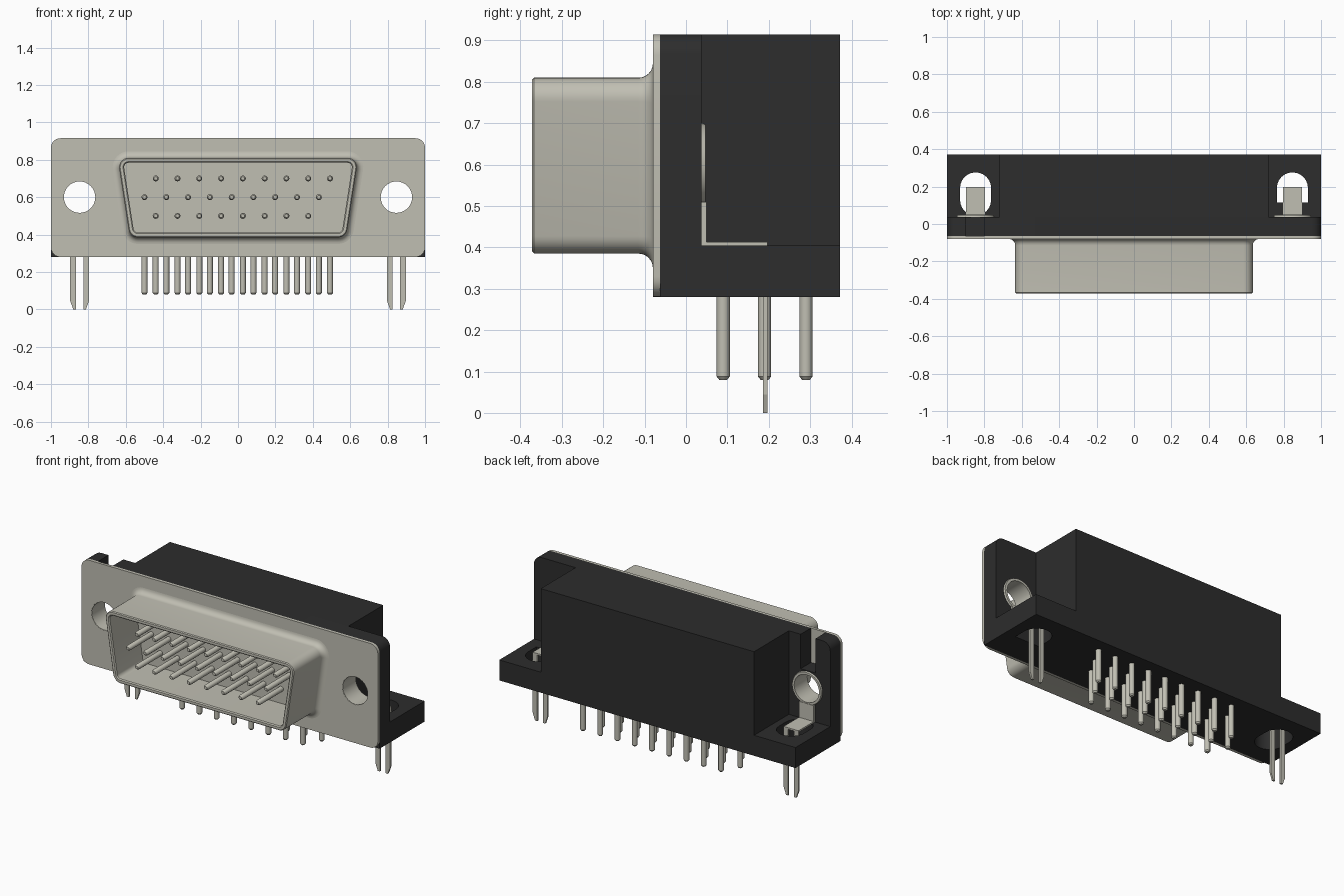
import bpy, bmesh, math
from mathutils import Vector

cube = bpy.data.objects.get("Cube")
if cube:
    bpy.data.objects.remove(cube, do_unlink=True)


def material(name, rgb):
    m = bpy.data.materials.new(name)
    m.use_nodes = True
    m.diffuse_color = (*rgb, 1)
    m.node_tree.nodes["Principled BSDF"].inputs["Base Color"].default_value = (*rgb, 1)
    return m


METAL = material("warm grey metal", (0.53, 0.52, 0.45))
BLACK = material("black plastic", (0.026, 0.026, 0.026))

# Map a 2D outline plus a depth to 3D, by the axis of depth
PLACE = {
    "y": lambda u, v, d: Vector((u, d, v)),
    "z": lambda u, v, d: Vector((u, v, d)),
}


def loft(name, rings, mat, axis="y", closed=False, smooth=False):
    """Skin a list of (outline, depth) rings; cap the ends or join them."""
    bm = bmesh.new()
    loops = [[bm.verts.new(PLACE[axis](u, v, d)) for u, v in pts] for pts, d in rings]
    pairs = list(zip(loops, loops[1:])) + ([(loops[-1], loops[0])] if closed else [])
    for a, b in pairs:
        n = len(a)
        for i in range(n):
            j = (i + 1) % n
            bm.faces.new((a[i], a[j], b[j], b[i]))
    if not closed:
        bm.faces.new(loops[0])
        bm.faces.new(loops[-1])
    bmesh.ops.recalc_face_normals(bm, faces=bm.faces)
    me = bpy.data.meshes.new(name)
    bm.to_mesh(me)
    bm.free()
    me.materials.append(mat)
    ob = bpy.data.objects.new(name, me)
    bpy.context.collection.objects.link(ob)
    if smooth:
        shade(ob)
    return ob


def shade(ob):
    bpy.ops.object.select_all(action="DESELECT")
    ob.select_set(True)
    bpy.context.view_layer.objects.active = ob
    bpy.ops.object.shade_smooth_by_angle(angle=math.radians(35))


def prism(name, pts, d0, d1, mat, axis="y"):
    return loft(name, [(pts, d0), (pts, d1)], mat, axis)


def rect(u0, u1, v0, v1):
    return [(u0, v0), (u1, v0), (u1, v1), (u0, v1)]


def box(name, x, y, z, mat):
    return prism(name, rect(*x, *y), z[0], z[1], mat, "z")


def arc(cu, cv, r, a0, a1, n):
    return [(cu + r * math.cos(a0 + (a1 - a0) * i / n),
             cv + r * math.sin(a0 + (a1 - a0) * i / n)) for i in range(n + 1)]


def circle(cu, cv, r, n=32):
    return arc(cu, cv, r, 0, math.tau, n)[:-1]


def rod(name, cu, cv, r, d0, d1, axis, tip):
    """Round pin with a chamfer at the d0 end."""
    s = tip if d1 > d0 else -tip
    rings = [(circle(cu, cv, r * 0.6, 12), d0),
             (circle(cu, cv, r, 12), d0 + s), (circle(cu, cv, r, 12), d1)]
    return loft(name, rings, METAL, axis, smooth=True)


def cut(ob, *cutters):
    """Subtract the cutters, bake the result and remove them."""
    for c in cutters:
        mod = ob.modifiers.new("cut", "BOOLEAN")
        mod.operation = "DIFFERENCE"
        mod.solver = "EXACT"
        mod.object = c
        c.hide_render = True
    dg = bpy.context.evaluated_depsgraph_get()
    me = bpy.data.meshes.new_from_object(ob.evaluated_get(dg))
    ob.modifiers.clear()
    ob.data = me
    for c in cutters:
        bpy.data.objects.remove(c, do_unlink=True)
    shade(ob)


Z0, Z1 = 0.28, 0.915          # bottom and top of body
HX, HZ = 0.847, 0.6           # screw holes
BACK, FACE, FLANGE = 0.372, -0.063, 0.037
R = 0.05
Q = math.pi / 2
SIDES = ((-1, "right"), (1, "left"))

# Front metal plate with rounded corners
outline = (arc(1 - R, Z1 - R, R, 0, Q, 6) + arc(R - 1, Z1 - R, R, Q, 2 * Q, 6)
           + arc(R - 1, Z0 + R, R, 2 * Q, 3 * Q, 6) + arc(1 - R, Z0 + R, R, 3 * Q, 4 * Q, 6))
plate = prism("front_plate", outline, -0.08, FACE, METAL)
cut(plate, *[prism("cutter", circle(s * HX, HZ, 0.086), -0.2, 0.2, METAL) for s, _ in SIDES])

# Plastic flange behind the plate, rounded at the top only
outline = (arc(1 - R, Z1 - R, R, 0, Q, 6) + arc(R - 1, Z1 - R, R, Q, 2 * Q, 6)
           + [(-1, Z0), (1, Z0)])
flange = prism("flange", outline, FACE, FLANGE, BLACK)
holes = [prism("cutter", circle(s * HX, HZ, 0.092), -0.2, 0.2, BLACK) for s, _ in SIDES]
cut(flange, *holes, box("cutter", (-0.9, -0.8), (FACE - 0.01, 0.1), (0.705, 1), BLACK))

# Main housing block and the two foot ledges
box("housing", (-0.72, 0.72), (FLANGE, BACK), (Z0, Z1), BLACK)
for s, side in SIDES:
    ledge = box(side + "_ledge", sorted((s * 0.72, s)), (FLANGE, BACK), (Z0, 0.405), BLACK)
    w = 0.083
    if s < 0:
        end = arc(s * HX, 0.128, w, 2 * Q, 4 * Q, 12)
    else:
        end = [(HX - w, 0.115), (HX + w, 0.115)]
    slot = end + arc(s * HX, 0.193, w, 0, 2 * Q, 12)
    cut(ledge, prism("cutter", slot, 0.2, 0.5, BLACK, "z"))

# Rivet sleeves, brackets and forked board legs
for s, side in SIDES:
    x = s * HX
    profile = [(0.084, -0.079), (0.092, -0.079), (0.092, FLANGE),
               (0.101, FLANGE), (0.098, 0.047), (0.084, 0.047)]
    loft(side + "_rivet", [(circle(x, HZ, r), y) for r, y in profile], METAL,
         closed=True, smooth=True)
    span = (x - 0.05, x + 0.05)
    box(side + "_bracket_upright", span, (FLANGE, 0.05), (0.405, 0.51), METAL)
    box(side + "_bracket_foot", span, (FLANGE, 0.197), (0.403, 0.413), METAL)
    for t in (-1, 1):
        a, b = x + t * 0.02, x + t * 0.05
        leg = [(a, 0.41), (a, 0), (a + t * 0.014, 0), (b, 0.045), (b, 0.41)]
        prism(side + "_leg", leg, 0.186, 0.197, METAL)


# Tapered shell outline with rounded corners, grown by an offset
def shell_outline(off):
    xt, zt, xb, zb = 0.585, 0.76, 0.535, 0.435
    tilt = math.atan2(xt - xb, zt - zb)
    r = R + off
    half = arc(xb, zb, r, -Q, -tilt, 8) + arc(xt, zt, r, -tilt, Q, 8)
    return half + [(-u, v) for u, v in reversed(half)]


# Shell: flared root, rolled front rim, then down to the cavity floor
F = 0.035
steps = [(F - F * math.sin(t * Q / 6), -0.08 - F + F * math.cos(t * Q / 6)) for t in range(7)]
steps += [(0, -0.367), (-0.005, -0.372), (-0.02, -0.372), (-0.026, -0.366), (-0.026, -0.12)]
loft("shell", [(shell_outline(o), y) for o, y in steps], METAL, smooth=True)

# Three rows of contacts, each with a matching solder tail below
PITCH = 0.1165
for x0, z, count, tail_y in ((-0.44, 0.7, 9, 0.29), (-0.5, 0.6, 9, 0.19), (-0.44, 0.5, 8, 0.09)):
    for i in range(count):
        x = x0 + i * PITCH
        rod("contact_pin", x, z, 0.016, -0.35, -0.115, "y", 0.01)
        rod("solder_tail", x, tail_y, 0.016, 0.08, Z0 + 0.01, "z", 0.008)
